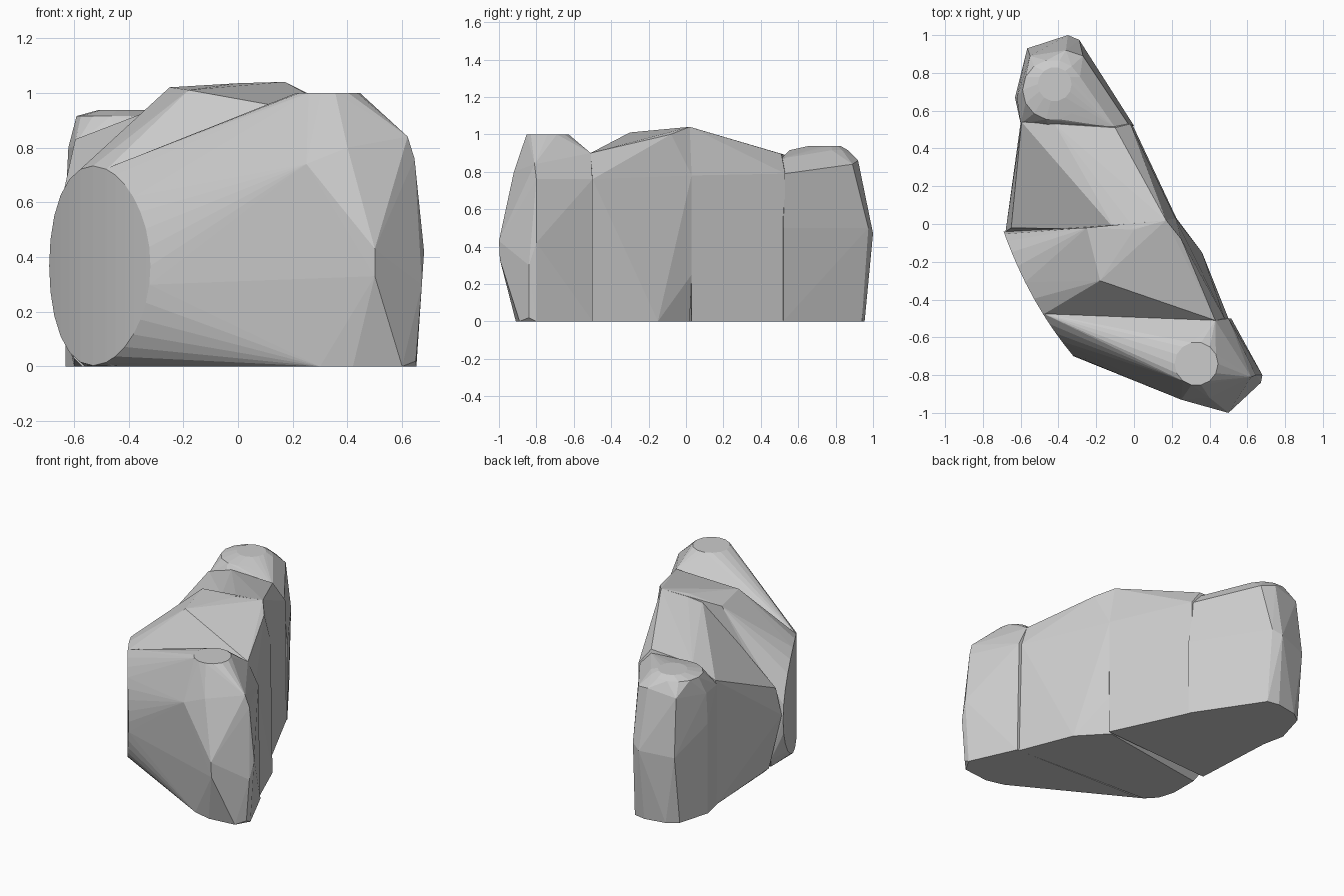
import bpy, bmesh, math


def hull(name, points):
    """Faceted convex block around a handful of control points."""
    bm = bmesh.new()
    for p in points:
        bm.verts.new(p)
    res = bmesh.ops.convex_hull(bm, input=bm.verts[:])
    junk = {g for g in res["geom_interior"] + res["geom_unused"]
            if isinstance(g, bmesh.types.BMVert)}
    bmesh.ops.delete(bm, geom=list(junk), context='VERTS')
    bmesh.ops.dissolve_limit(bm, angle_limit=0.01, verts=bm.verts[:], edges=bm.edges[:])
    bmesh.ops.recalc_face_normals(bm, faces=bm.faces[:])
    me = bpy.data.meshes.new(name)
    bm.to_mesh(me)
    bm.free()
    ob = bpy.data.objects.new(name, me)
    bpy.context.collection.objects.link(ob)
    return ob


def ring(x, y, z, r, n=14):
    """Flat horizontal disc of points."""
    return [(x + r * math.cos(math.tau * i / n), y + r * math.sin(math.tau * i / n), z)
            for i in range(n)]


def round_end(u0, u1, n=7):
    """Strip of the bulging upright oval at the front left, u from -1 to 1."""
    pts = []
    a0, a1 = math.asin(u0), math.asin(u1)
    for i in range(n + 1):
        a = a0 + (a1 - a0) * i / n
        u = math.sin(a)
        x = -0.53 + 0.185 * u + 0.025 * u * u
        y = -0.395 - 0.33 * u + 0.025 * u * u
        h = 0.365 * math.cos(a)
        pts += [(x, y, 0.368 + h), (x, y, 0.368 - h)]
    return pts


# front block, with round top pad
hull("front_block", ring(0.33, -0.74, 1.0, 0.115) + round_end(0.24, 1) + [
    (0.43, -0.51, 0.9), (0.50, -0.5, 0.76), (0.515, -0.5, 0), (-0.44, -0.47, 0),
    (0.62, -0.81, 0.84), (0.645, -0.8, 0.76), (0.68, -0.8, 0.42), (0.672, -0.84, 0.3),
    (0.652, -0.8, 0), (0.65, -0.84, 0.02), (0.60, -0.89, 0),
    (0.5, -1, 0.43), (0.5, -0.995, 0.33), (0.25, -0.93, 0.74), (0.4, -0.92, 0.8),
    (0.3, -0.88, 0), (0.42, -0.91, 0)])

# left-hand middle block, between the round end and the long straight side
hull("middle_front_block", round_end(-1, 0.26) + [
    (-0.18, -0.3, 1.01), (-0.25, -0.02, 1.02), (0.0, -0.03, 1.035), (0.17, 0.02, 1.04),
    (0.25, -0.08, 1.0), (0.43, -0.51, 0.9), (0.48, -0.5, 0.76), (0.50, -0.5, 0),
    (0.22, 0.03, 0.78), (0.225, 0.03, 0.25), (0.36, -0.15, 0), (0.2, 0.02, 0),
    (-0.6, -0.04, 0.08), (-0.56, -0.1, 0), (-0.46, -0.46, 0)])

# middle block towards the back, sloping down
hull("middle_back_block", [
    (-0.68, -0.04, 0.4), (-0.65, -0.02, 0.58), (-0.1, -0.03, 1.02), (0.0, -0.02, 1.035),
    (0.17, 0.02, 1.04), (0.22, 0.03, 0.78), (0.225, 0.03, 0), (-0.6, -0.02, 0.03),
    (-0.57, -0.02, 0), (-0.595, 0.54, 0.83), (-0.42, 0.53, 0.89), (-0.1, 0.51, 0.895),
    (-0.02, 0.53, 0.79), (-0.01, 0.53, 0), (-0.6, 0.54, 0)])

# back block, with round top pad
hull("back_block", ring(-0.42, 0.74, 0.937, 0.09) + ring(-0.43, 0.71, 0.915, 0.16) + [
    (-0.45, 0.52, 0.87), (-0.1, 0.51, 0.87), (-0.03, 0.53, 0.79), (0.0, 0.52, 0.5),
    (0.0, 0.52, 0), (-0.6, 0.53, 0.8), (-0.6, 0.53, 0), (-0.62, 0.67, 0.8),
    (-0.63, 0.67, 0.6), (-0.63, 0.67, 0), (-0.55, 0.89, 0.83), (-0.565, 0.93, 0.45),
    (-0.57, 0.88, 0), (-0.36, 0.92, 0.86), (-0.27, 0.89, 0.84), (-0.35, 1, 0.47),
    (-0.29, 0.975, 0.5), (-0.28, 0.94, 0), (-0.36, 0.955, 0), (-0.5, 0.93, 0)])
